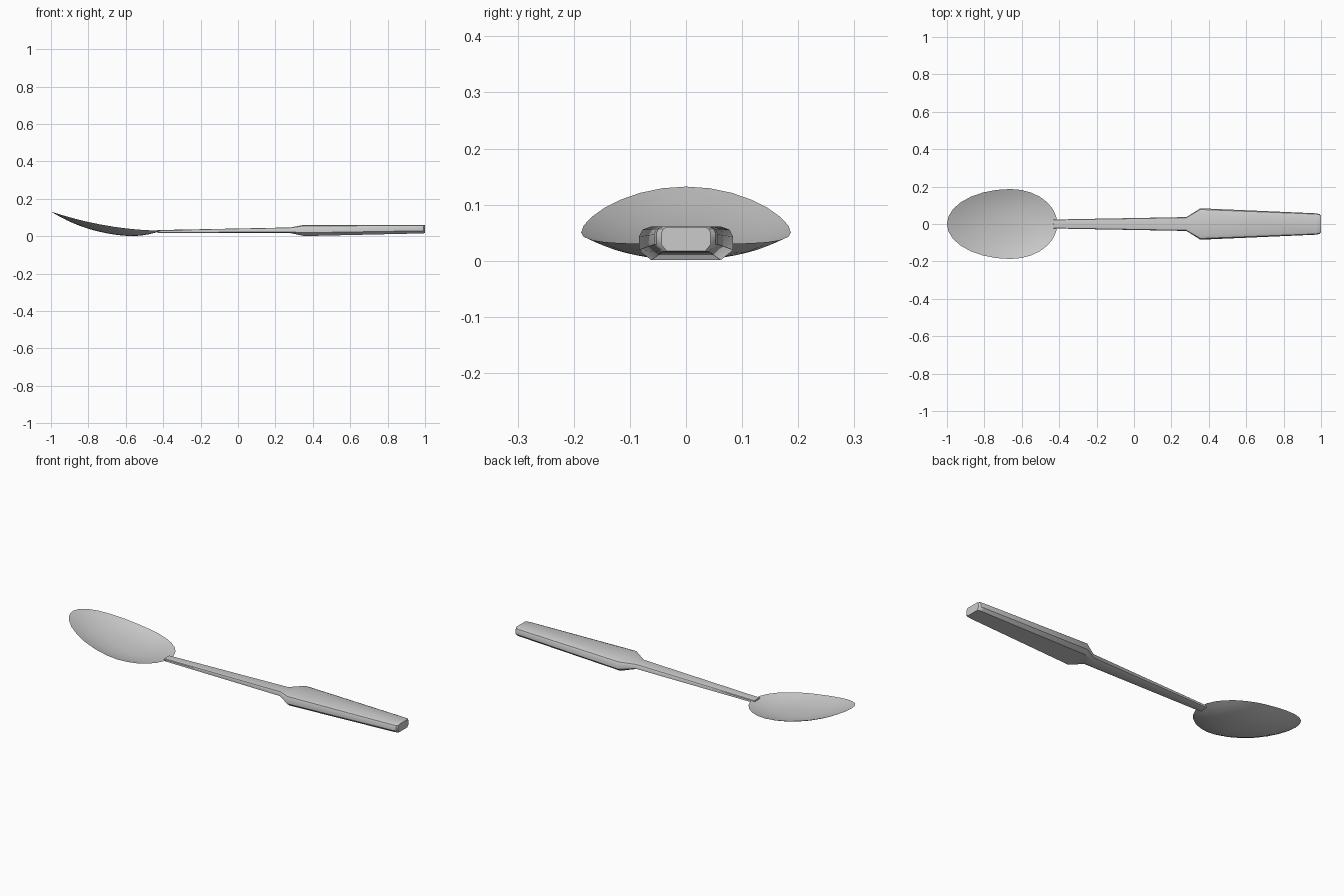
import bpy, bmesh
from math import cos, sin, pi, radians

if "Cube" in bpy.data.objects:
    bpy.data.objects.remove(bpy.data.objects["Cube"])


def finish(name, bm, angle):
    bmesh.ops.recalc_face_normals(bm, faces=bm.faces)
    me = bpy.data.meshes.new(name)
    bm.to_mesh(me)
    bm.free()
    ob = bpy.data.objects.new(name, me)
    bpy.context.collection.objects.link(ob)
    bpy.ops.object.select_all(action='DESELECT')
    ob.select_set(True)
    bpy.context.view_layer.objects.active = ob
    bpy.ops.object.shade_smooth_by_angle(angle=radians(angle))
    return ob


def bridge(bm, a, b):
    n = len(a)
    for i in range(n):
        bm.faces.new((a[i], a[(i + 1) % n], b[(i + 1) % n], b[i]))


# Bowl: egg-shaped thin shell, rim rising towards the tip
def rim_z(x):
    u = -0.41 - x
    return 0.03 + 0.012 * u + 0.273 * u * u


SEG, RINGS, CX = 28, 8, -0.66
bm = bmesh.new()


def bowl_point(r, t, depth):
    x = CX + r * (0.25 if cos(t) > 0 else 0.34) * cos(t)
    return bm.verts.new((x, r * 0.187 * sin(t), rim_z(x) - depth * (1 - r ** 2.4)))


rim = [bowl_point(1, 2 * pi * i / SEG, 0) for i in range(SEG)]
for depth in (0.030, 0.041):
    prev = rim
    for k in range(RINGS - 1, 0, -1):
        ring = [bowl_point(k / RINGS, 2 * pi * i / SEG, depth) for i in range(SEG)]
        bridge(bm, prev, ring)
        prev = ring
    centre = bowl_point(0, 0, depth)
    for i in range(SEG):
        bm.faces.new((prev[i], prev[(i + 1) % SEG], centre))
finish("bowl", bm, 40)


# Stem and grip: lofted chamfered sections (x, half width, bottom, top, chamfer y, chamfer z)
sections = [
    (-0.43, 0.024, 0.017, 0.033, 0.008, 0.003),
    (0.28, 0.037, 0.017, 0.047, 0.012, 0.006),
    (0.355, 0.084, 0.001, 0.061, 0.022, 0.018),
    (0.975, 0.057, 0.015, 0.061, 0.014, 0.014),
    (0.993, 0.053, 0.016, 0.061, 0.012, 0.013),
    (1.0, 0.044, 0.017, 0.060, 0.010, 0.012),
]
bm = bmesh.new()
loops = []
for x, w, b, t, cy, cz in sections:
    half = [(w - cy, b), (w, b + cz), (w, t - cz), (w - cy * 0.3, t - cz * 0.3), (w - cy, t)]
    pts = half + [(-y, z) for y, z in reversed(half)]
    loops.append([bm.verts.new((x, y, z)) for y, z in pts])
for a, b in zip(loops, loops[1:]):
    bridge(bm, a, b)
bm.faces.new(loops[0])
bm.faces.new(loops[-1])
finish("handle", bm, 35)
